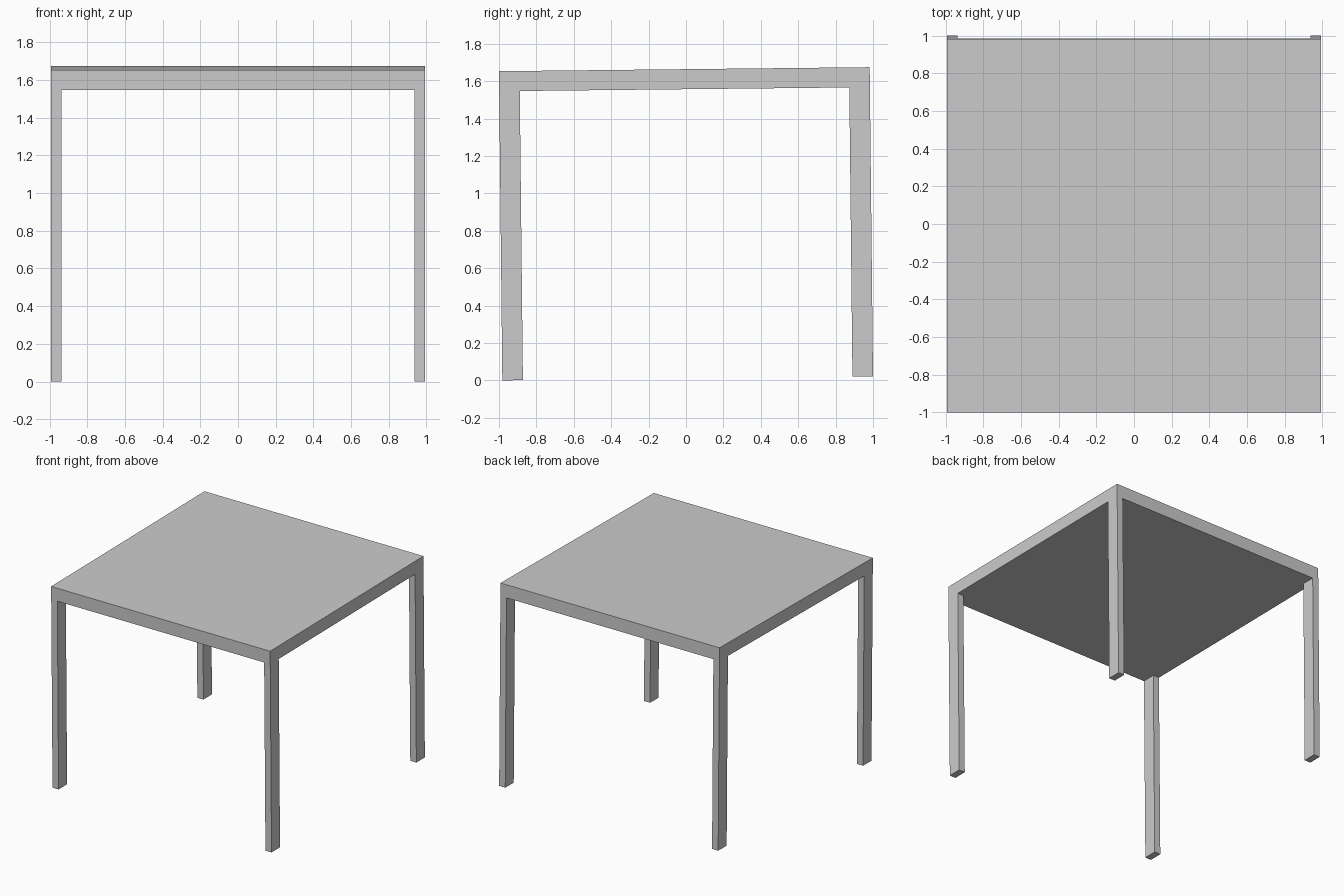
import bpy, bmesh
from mathutils import Matrix, Vector

if "Cube" in bpy.data.objects:
    bpy.data.objects.remove(bpy.data.objects["Cube"])

SIDE, HEIGHT, THICK = 1.982, 1.653, 0.107   # square top, overall height, slab thickness
LEG_X, LEG_Y = 0.055, 0.11                  # leg cross-section
TILT = 0.0108                               # slight lean about x
h = SIDE / 2

bm = bmesh.new()

# Table top slab
bmesh.ops.create_cube(bm, size=1, matrix=Matrix.Translation((0, 0, HEIGHT - THICK / 2))
                      @ Matrix.Diagonal((SIDE, SIDE, THICK, 1)))

# Cut lines that mark out the leg footprints
for axis, width in (((1, 0, 0), LEG_X), ((0, 1, 0), LEG_Y)):
    for s in (-1, 1):
        bmesh.ops.bisect_plane(bm, geom=bm.verts[:] + bm.edges[:] + bm.faces[:],
                               plane_co=Vector(axis) * s * (h - width), plane_no=axis)

# Four legs drawn down from the underside corners
bm.normal_update()
corners = []
for f in bm.faces:
    c = f.calc_center_median()
    if f.normal.z < -0.9 and abs(c.x) > h - LEG_X and abs(c.y) > h - LEG_Y:
        corners.append(f)
for f in corners:
    leg = bmesh.ops.extrude_discrete_faces(bm, faces=[f])["faces"][0]
    bmesh.ops.translate(bm, verts=leg.verts[:], vec=(0, 0, THICK - HEIGHT))

bmesh.ops.recalc_face_normals(bm, faces=bm.faces[:])
mesh = bpy.data.meshes.new("table")
bm.to_mesh(mesh)
bm.free()

# Place it tilted, resting on the front legs
table = bpy.data.objects.new("table", mesh)
table.rotation_euler.x = TILT
table.location = (0, HEIGHT * TILT / 2, h * TILT)
bpy.context.collection.objects.link(table)
